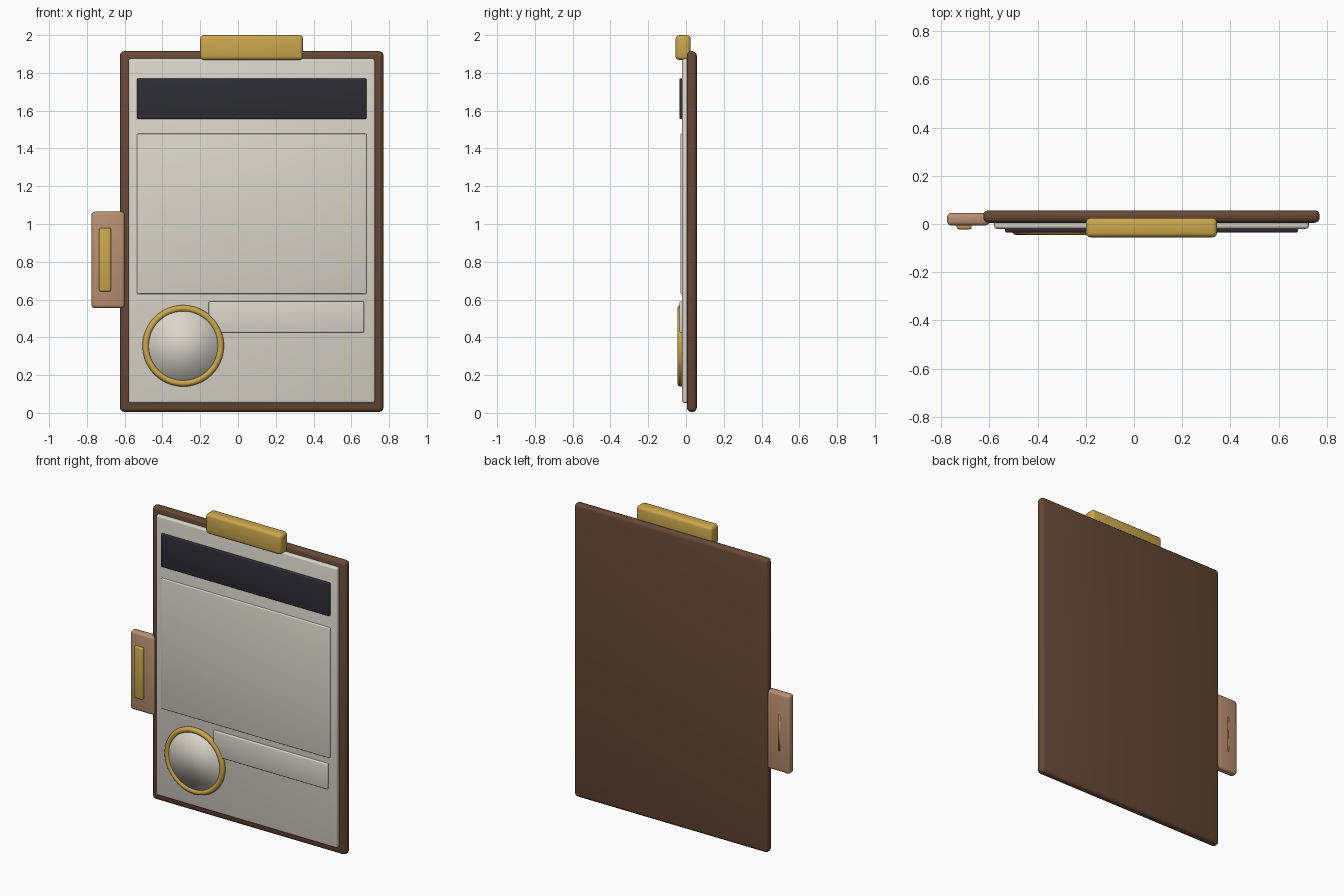
import bpy
from math import radians

cube = bpy.data.objects.get("Cube")
if cube:
    bpy.data.objects.remove(cube, do_unlink=True)


def material(name, rgb):
    mat = bpy.data.materials.new(name)
    mat.use_nodes = True
    mat.diffuse_color = (*rgb, 1)
    mat.node_tree.nodes["Principled BSDF"].inputs["Base Color"].default_value = (*rgb, 1)
    return mat


brown = material("brown wood", (0.13, 0.065, 0.036))
paper = material("warm white", (0.70, 0.67, 0.59))
dark = material("dark slate", (0.027, 0.026, 0.036))
gold = material("gold", (0.60, 0.39, 0.075))
tan = material("tan leather", (0.49, 0.28, 0.17))


def finish(name, mat, bevel=0):
    """Name, colour, soften and smooth the active object."""
    obj = bpy.context.object
    obj.name = name
    obj.data.materials.append(mat)
    if bevel:
        mod = obj.modifiers.new("soft_edges", "BEVEL")
        mod.width = bevel
        mod.segments = 3
    bpy.ops.object.shade_smooth()
    return obj


def slab(name, mat, x, y, z, bevel):
    """Rounded box given as (min, max) ranges."""
    ranges = (x, y, z)
    bpy.ops.mesh.primitive_cube_add(size=1, location=[(a + b) / 2 for a, b in ranges])
    bpy.context.object.scale = [b - a for a, b in ranges]
    bpy.ops.object.transform_apply(location=False, rotation=False, scale=True)
    return finish(name, mat, bevel)


# Backing board, sheet and top clip
slab("backing_board", brown, (-0.625, 0.77), (0.005, 0.057), (0.005, 1.915), 0.022)
slab("front_sheet", paper, (-0.58, 0.725), (-0.02, 0.015), (0.052, 1.875), 0.012)
slab("top_clip", gold, (-0.2, 0.345), (-0.055, 0.025), (1.868, 2.0), 0.02)

# Raised panels on the sheet
slab("header_panel", dark, (-0.535, 0.68), (-0.035, -0.01), (1.555, 1.77), 0.007)
slab("main_panel", paper, (-0.535, 0.68), (-0.03, -0.01), (0.63, 1.478), 0.006)
slab("lower_strip", paper, (-0.155, 0.667), (-0.034, -0.01), (0.425, 0.59), 0.006)

# Side tab with its gold insert
slab("side_tab", tan, (-0.775, -0.6), (-0.006, 0.045), (0.555, 1.065), 0.016)
slab("tab_insert", gold, (-0.735, -0.673), (-0.022, 0.03), (0.643, 0.98), 0.009)
slab("tab_back_seam", gold, (-0.71, -0.698), (0.04, 0.0455), (0.69, 0.93), 0)

# Round medallion: disc and ring
centre_x, centre_z = -0.29, 0.355
bpy.ops.mesh.primitive_cylinder_add(vertices=64, radius=0.198, depth=0.028,
                                    location=(centre_x, -0.023, centre_z),
                                    rotation=(radians(90), 0, 0))
finish("medallion_disc", paper)
bpy.ops.mesh.primitive_torus_add(major_radius=0.198, minor_radius=0.0175,
                                 major_segments=64, minor_segments=12,
                                 location=(centre_x, -0.028, centre_z),
                                 rotation=(radians(90), 0, 0))
finish("medallion_ring", gold)
